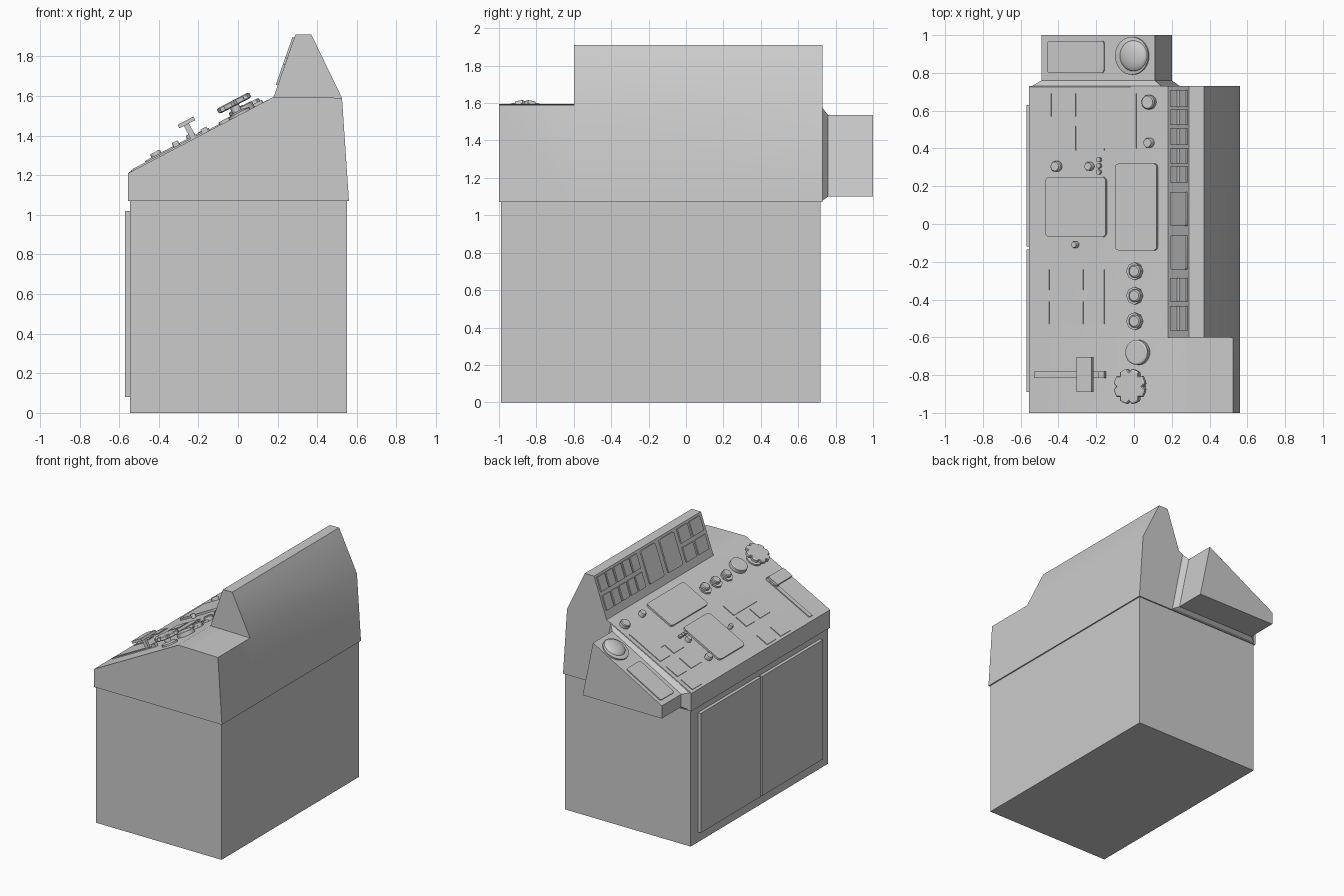
import bpy, bmesh
from math import sin, cos, pi, atan2
from mathutils import Matrix, Vector

cube = bpy.data.objects.get("Cube")
if cube:
    bpy.data.objects.remove(cube, do_unlink=True)

grey = bpy.data.materials.new("console_grey")
grey.use_nodes = True
GREY = (0.6, 0.6, 0.6, 1)
grey.diffuse_color = GREY
grey.node_tree.nodes["Principled BSDF"].inputs["Base Color"].default_value = GREY
parts = []


def loft(name, rings, matrix=Matrix()):
    """Skin a solid through equally long rings of points and cap both ends."""
    bm = bmesh.new()
    rows = [[bm.verts.new(matrix @ Vector(p)) for p in ring] for ring in rings]
    n = len(rows[0])
    for a, b in zip(rows, rows[1:]):
        for i in range(n):
            bm.faces.new((a[i], a[(i + 1) % n], b[(i + 1) % n], b[i]))
    bm.faces.new(rows[0])
    bm.faces.new(rows[-1])
    bmesh.ops.remove_doubles(bm, verts=bm.verts, dist=0.0001)
    bmesh.ops.recalc_face_normals(bm, faces=bm.faces)
    mesh = bpy.data.meshes.new(name)
    bm.to_mesh(mesh)
    bm.free()
    mesh.materials.append(grey)
    obj = bpy.data.objects.new(name, mesh)
    bpy.context.collection.objects.link(obj)
    parts.append(obj)
    return obj


def at_y(profile, y):
    return [(x, y, z) for x, z in profile]


def box(name, x, y, z):
    rect = [(x[0], z[0]), (x[1], z[0]), (x[1], z[1]), (x[0], z[1])]
    return loft(name, [at_y(rect, y[0]), at_y(rect, y[1])])


class Slope:
    """A tilted face on which parts are placed by their x and y."""
    def __init__(self, low, high):
        self.low = low
        self.angle = atan2(high[1] - low[1], high[0] - low[0])

    def matrix(self, x, y, h):
        x += h * sin(self.angle)
        z = self.low[1] + (x - self.low[0]) * sin(self.angle) / cos(self.angle)
        return Matrix.Translation((x, y, z)) @ Matrix.Rotation(-self.angle, 4, 'Y')

    def plate(self, name, x, y, h, radius=0, base=-0.005):
        """A plate with optionally rounded corners."""
        u, v = (x[1] - x[0]) / cos(self.angle) / 2, (y[1] - y[0]) / 2
        outline = []
        for k, (sx, sy) in enumerate(((1, 1), (-1, 1), (-1, -1), (1, -1))):
            for step in range(4 if radius else 1):
                a = k * pi / 2 + step * pi / 6
                outline.append((sx * (u - radius) + radius * cos(a),
                                sy * (v - radius) + radius * sin(a)))
        m = self.matrix(sum(x) / 2, sum(y) / 2, h)
        return loft(name, [[(a, b, z) for a, b in outline] for z in (base, h)], m)

    def turned(self, name, x, y, profile, sides=20, notch=None):
        """A round part made from (radius, height) steps."""
        def ring(r, h):
            return [(r * (notch(i) if notch else 1) * cos(2 * pi * i / sides),
                     r * (notch(i) if notch else 1) * sin(2 * pi * i / sides), h)
                    for i in range(sides)]
        return loft(name, [ring(r, h) for r, h in profile],
                    self.matrix(x, y, profile[-1][1]))


# Cabinet and its two doors
box("cabinet", (-0.545, 0.55), (-0.99, 0.72), (0, 1.07))
for side, y in (("right", (-0.89, -0.135)), ("left", (-0.12, 0.63))):
    box(side + "_door", (-0.57, -0.54), y, (0.08, 1.02))

# Console top: desk slope, rear shelf and raised instrument hutch
front = [(0.56, 1.07), (-0.555, 1.07), (-0.555, 1.21), (0.18, 1.595)]
low = front + [(0.29, 1.594), (0.37, 1.593), (0.525, 1.59)]
high = front + [(0.29, 1.91), (0.37, 1.91), (0.525, 1.59)]
loft("console_top", [at_y(low, -1), at_y(low, -0.6), at_y(high, -0.6), at_y(high, 0.73)])

# Side pod and its flared neck
pod = [(-0.49, 1.1), (-0.49, 1.2), (0.11, 1.535), (0.2, 1.1)]
flare = [(-0.55, 1.075), (-0.55, 1.215), (0.15, 1.58), (0.25, 1.075)]
loft("pod_neck", [at_y(flare, 0.725), at_y(pod, 0.76)])
loft("side_pod", [at_y(pod, 0.76), at_y(pod, 1)])

desk = Slope(front[2], front[3])
hutch = Slope(high[3], high[4])
pod_top = Slope(pod[1], pod[2])

# Screens
desk.plate("square_screen", (-0.47, -0.15), (-0.07, 0.25), 0.015, 0.025)
desk.plate("wide_screen", (-0.1, 0.12), (-0.14, 0.32), 0.015, 0.02)
pod_top.plate("pod_screen", (-0.46, -0.16), (0.8, 0.97), 0.008, 0.015)

# Thin button plates on the desk
upper, lower = (0.57, 0.69), (0.39, 0.52)
near, far = (-0.35, -0.24), (-0.53, -0.41)
button_plates = [(-0.54, -0.44, upper), (-0.41, -0.31, upper), (-0.26, -0.16, upper),
                 (-0.41, -0.31, lower), (-0.26, -0.16, lower), (-0.18, 0.01, (0.4, 0.69)),
                 (-0.25, -0.16, (-0.53, -0.24)),
                 (-0.54, -0.45, near), (-0.54, -0.45, far),
                 (-0.36, -0.27, near), (-0.36, -0.27, far)]
for x0, x1, y in button_plates:
    desk.plate("button_plate", (x0, x1), y, 0.006)

# Small knobs and indicator studs
for x, y, r in ((-0.42, 0.305, 0.028), (-0.245, 0.305, 0.023), (-0.32, -0.11, 0.017),
                (0.07, 0.645, 0.038), (0.07, 0.43, 0.026)):
    desk.turned("knob", x, y, [(r, -0.01), (r, 0.025), (r * 0.85, 0.032)])
for y in (0.34, 0.308, 0.275):
    desk.turned("stud", -0.19, y, [(0.013, -0.01), (0.013, 0.018)], 12)

# Selector dials with collars
for y in (-0.25, -0.38, -0.515):
    desk.turned("dial_collar", 0, y, [(0.047, -0.01), (0.047, 0.015)], 8)
    desk.turned("dial_cap", 0, y, [(0.034, 0), (0.034, 0.032), (0.027, 0.037)])

# Large button and scalloped hand wheel
desk.turned("large_button", 0.01, -0.68, [(0.066, -0.01), (0.066, 0.03), (0.058, 0.035)], 28)
desk.turned("wheel_base", 0, -0.86, [(0.06, -0.01), (0.06, 0.012), (0.03, 0.02)])
desk.turned("wheel_stem", -0.025, -0.86, [(0.025, 0), (0.025, 0.065)])
desk.turned("hand_wheel", -0.027, -0.86, [(0.08, 0.05), (0.093, 0.055), (0.093, 0.075), (0.085, 0.08)],
            40, lambda i: 0.84 if i % 5 == 0 else 1)

# Throttle lever with slot and T handle
desk.plate("lever_slot", (-0.53, -0.16), (-0.815, -0.78), 0.008)
desk.plate("lever_end", (-0.19, -0.16), (-0.815, -0.78), 0.025)
desk.plate("lever_stem", (-0.275, -0.25), (-0.81, -0.785), 0.085)
desk.plate("lever_handle", (-0.305, -0.225), (-0.89, -0.705), 0.1, 0, 0.08)

# Hutch instruments: switch pairs, two displays and a block of four windows
pair_rows = [(0.62, 0.71), (0.525, 0.605), (0.42, 0.505), (0.32, 0.4), (0.22, 0.305),
             (-0.41, -0.285), (-0.565, -0.435)]
for y in pair_rows:
    for x in ((0.191, 0.228), (0.238, 0.275)):
        hutch.plate("hutch_window", x, y, 0.01)
for y in ((-0.01, 0.17), (-0.24, -0.06)):
    hutch.plate("hutch_display", (0.191, 0.275), y, 0.01, 0.015)

# Pod dome in its ring
pod_top.turned("dome_ring", -0.015, 0.89, [(0.1, -0.01), (0.1, 0.012), (0.085, 0.016)], 32)
dome = [(0.083 * cos(a * pi / 14), 0.01 + 0.03 * sin(a * pi / 14)) for a in range(7)]
pod_top.turned("dome", -0.015, 0.89, dome, 32)

# Smooth shading that keeps the edges sharp
bpy.ops.object.select_all(action='DESELECT')
for obj in parts:
    obj.select_set(True)
bpy.context.view_layer.objects.active = parts[0]
bpy.ops.object.shade_smooth_by_angle()
